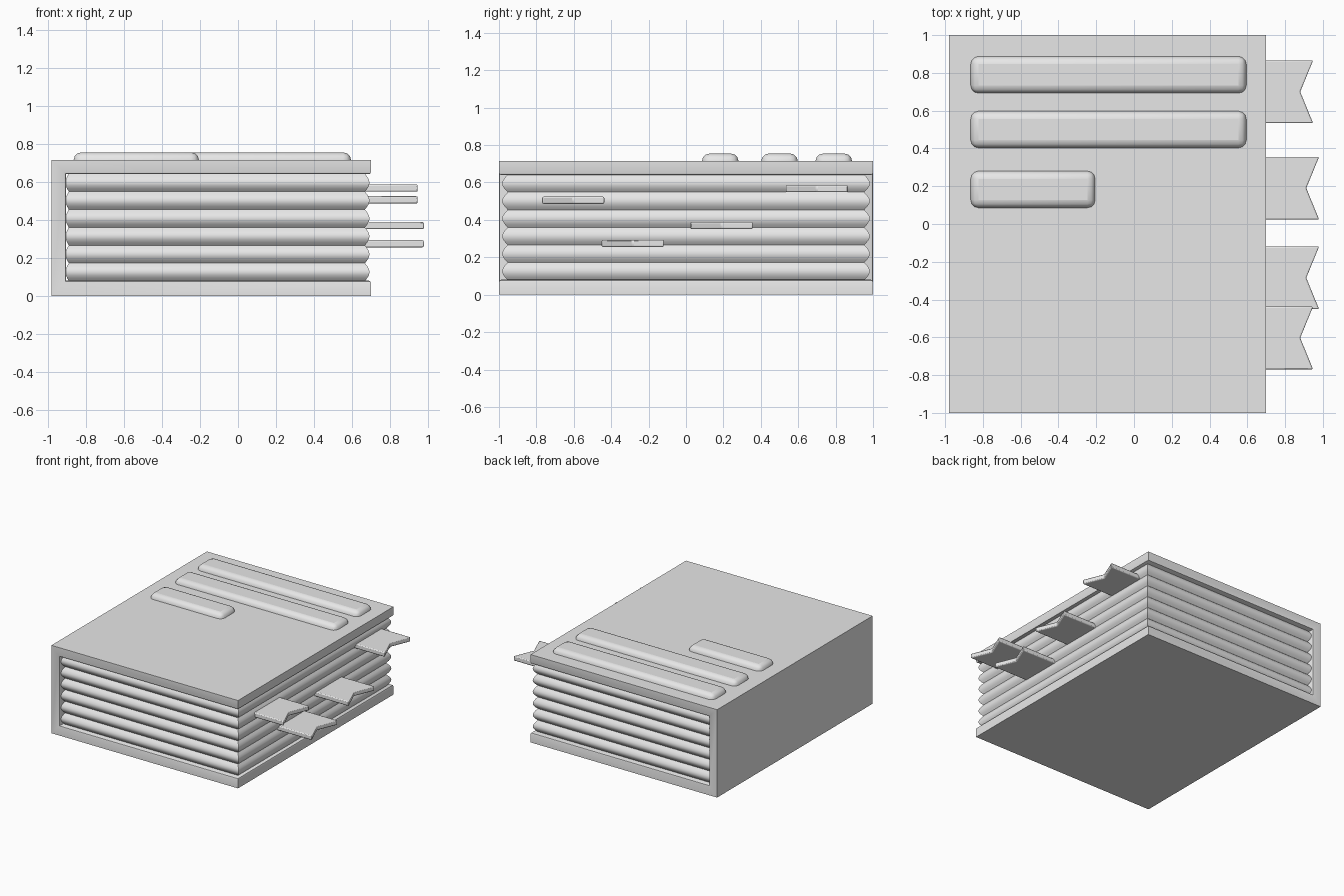
import bpy, bmesh, math

if "Cube" in bpy.data.objects:
    bpy.data.objects.remove(bpy.data.objects["Cube"], do_unlink=True)

GREY = bpy.data.materials.new("plain grey")
GREY.use_nodes = True
GREY.diffuse_color = (0.8, 0.8, 0.8, 1)
GREY.node_tree.nodes["Principled BSDF"].inputs["Base Color"].default_value = (0.8, 0.8, 0.8, 1)


def finish(name, bm, bevel=0, segments=1, smooth=None):
    """Turn a bmesh into a named object with the grey material."""
    bmesh.ops.recalc_face_normals(bm, faces=bm.faces)
    mesh = bpy.data.meshes.new(name)
    bm.to_mesh(mesh)
    bm.free()
    mesh.materials.append(GREY)
    ob = bpy.data.objects.new(name, mesh)
    bpy.context.collection.objects.link(ob)
    if bevel:
        mod = ob.modifiers.new("Bevel", 'BEVEL')
        mod.width = bevel
        mod.segments = segments
    if smooth:
        bpy.ops.object.select_all(action='DESELECT')
        bpy.context.view_layer.objects.active = ob
        ob.select_set(True)
        bpy.ops.object.shade_smooth_by_angle(angle=math.radians(smooth))
    return ob


def prism(points, offset):
    """Extrude a flat outline along an offset vector."""
    bm = bmesh.new()
    face = bm.faces.new([bm.verts.new(p) for p in points])
    new = bmesh.ops.extrude_face_region(bm, geom=[face])["geom"]
    bmesh.ops.translate(bm, vec=offset, verts=[v for v in new if isinstance(v, bmesh.types.BMVert)])
    return bm


# Cover: C-shaped section with softened inner edges
L, R, IN = -0.98, 0.70, -0.905
H, LOW, HIGH = 0.715, 0.08, 0.64
section = [(L, 0), (R, 0), (R, LOW), (IN, LOW), (IN, HIGH), (R, HIGH), (R, H), (L, H)]
bm = prism([(x, -1, z) for x, z in section], (0, 2, 0))


def is_inner(v):
    return LOW - 0.01 < v.co.z < HIGH + 0.01


rim = [e for e in bm.edges if all(is_inner(v) for v in e.verts)
       and (abs(e.verts[0].co.y - e.verts[1].co.y) < 0.01
            or min(v.co.x for v in e.verts) > 0.6)]
rim = [e for e in rim if not (e.verts[0].co.x > 0.6 and e.verts[1].co.x > 0.6
                              and abs(e.verts[0].co.z - e.verts[1].co.z) > 0.1)]
bmesh.ops.bevel(bm, geom=rim, offset=0.012, segments=2, profile=0.5, affect='EDGES')
finish("cover", bm, smooth=35)

# Page block: stacked rings that bulge once per bundle of pages
BUNDLES, STEPS, BULGE = 6, 6, 0.03
bm = bmesh.new()
rings = []
for i in range(BUNDLES * STEPS + 1):
    z = LOW - 0.002 + (HIGH - LOW + 0.004) * i / (BUNDLES * STEPS)
    out = BULGE * math.sin(math.pi * (i % STEPS) / STEPS)
    x0, x1, y = -0.89 - out * 0.6, 0.668 + out * 0.8, 0.953 + out
    rings.append([bm.verts.new((px, py, z)) for px, py in
                  ((x0, -y), (x1, -y), (x1, y), (x0, y))])
for a, b in zip(rings, rings[1:]):
    for k in range(4):
        n = (k + 1) % 4
        bm.faces.new((a[k], a[n], b[n], b[k]))
bm.faces.new(rings[0])
bm.faces.new(rings[-1])
finish("pages", bm, smooth=40)

# Raised bars on the front cover: left end, right end, centre y
BARS = {"upper_bar": (-0.865, 0.595, 0.79),
        "middle_bar": (-0.865, 0.595, 0.50),
        "short_bar": (-0.865, -0.205, 0.183)}
for name, (x0, x1, y) in BARS.items():
    outline = [(x0, y - 0.098, 0.67), (x1, y - 0.098, 0.67),
               (x1, y + 0.098, 0.67), (x0, y + 0.098, 0.67)]
    finish(name, prism(outline, (0, 0, 0.085)), bevel=0.042, segments=3, smooth=40)

# Swallow-tailed page markers: centre y, centre z, tip x
MARKERS = [(0.70, 0.567, 0.948), (0.19, 0.37, 0.98),
           (-0.285, 0.274, 0.98), (-0.603, 0.505, 0.948)]
for i, (y, z, tip) in enumerate(MARKERS, 1):
    w, bottom = 0.166, z - 0.019
    outline = [(0.6, y - w, bottom), (tip, y - w, bottom), (tip - 0.068, y, bottom),
               (tip, y + w, bottom), (0.6, y + w, bottom)]
    finish(f"page_marker_{i}", prism(outline, (0, 0, 0.038)), bevel=0.007, segments=2, smooth=40)
